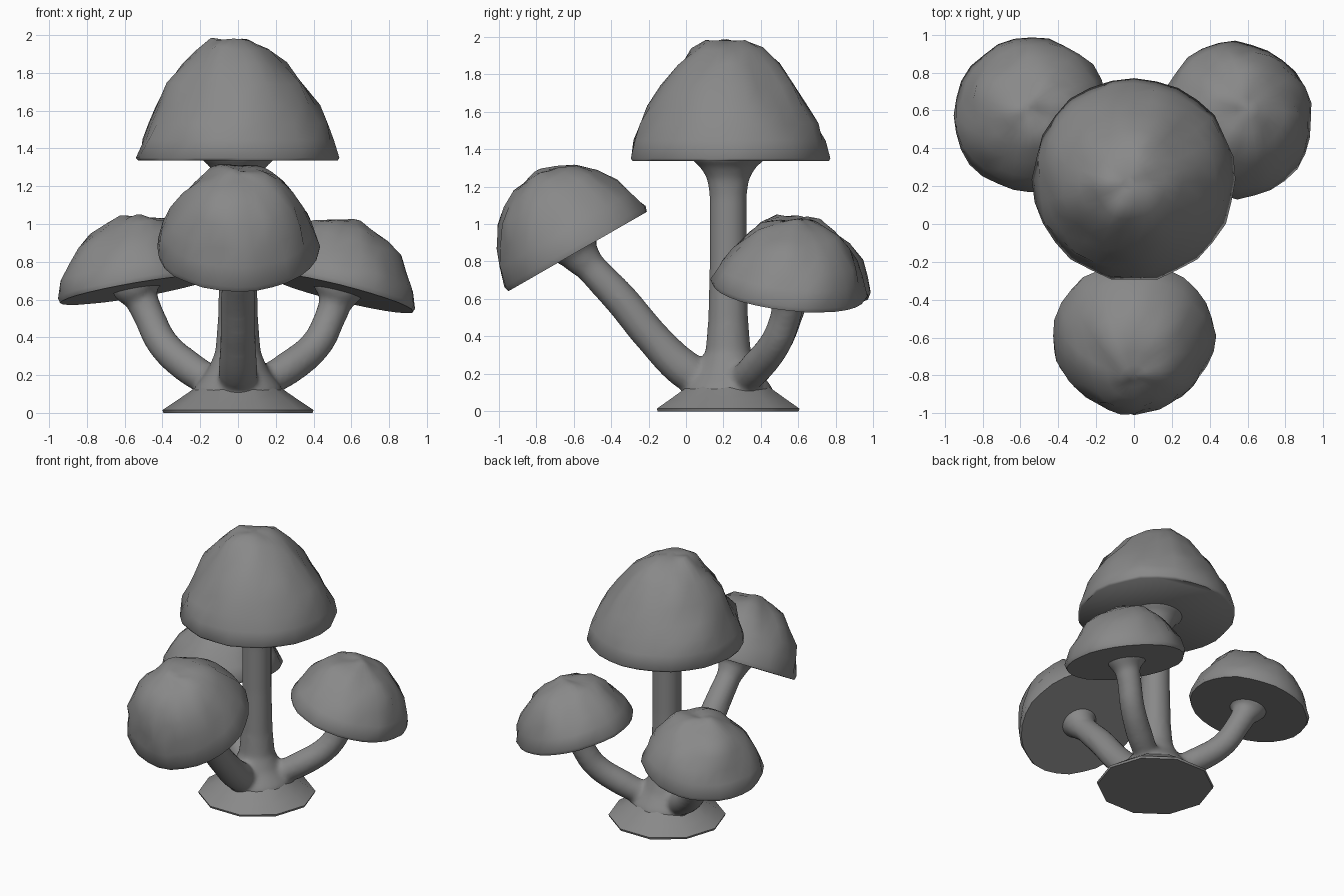
import bpy, bmesh, math
from mathutils import Vector, noise

if "Cube" in bpy.data.objects:
    bpy.data.objects.remove(bpy.data.objects["Cube"])

# Dark grey all over
grey = bpy.data.materials.new("dark_grey")
grey.diffuse_color = (.25, .25, .25, 1)
grey.use_nodes = True
grey.node_tree.nodes["Principled BSDF"].inputs["Base Color"].default_value = grey.diffuse_color


def finish(obj, angle=40):
    bpy.ops.object.select_all(action='DESELECT')
    obj.select_set(True)
    bpy.context.view_layer.objects.active = obj
    bpy.ops.object.shade_smooth_by_angle(angle=math.radians(angle))


def lathe(name, profile, segs, loc=(0, 0, 0), axis=(0, 0, 1), bump=0.0, seed=0, lean=(0, 0)):
    """Closed turned body; profile is (radius, height) from bottom to top."""
    bm = bmesh.new()
    rings = []
    top = profile[-1][1]
    for r, z in profile:
        t = (z / top) ** 2
        rings.append([bm.verts.new((r * math.cos(2 * math.pi * i / segs) + lean[0] * t,
                                    r * math.sin(2 * math.pi * i / segs) + lean[1] * t, z))
                      for i in range(segs)])
    for a, b in zip(rings, rings[1:]):
        for i in range(segs):
            j = (i + 1) % segs
            bm.faces.new((a[i], a[j], b[j], b[i]))
    bm.faces.new(rings[0][::-1])
    bm.faces.new(rings[-1])
    # lumpy surface, calmer near the flat underside
    if bump:
        for v in bm.verts:
            fade = min(1.0, v.co.z / 0.12 + 0.35)
            out = Vector((v.co.x, v.co.y, v.co.z * 0.8)).normalized()
            n = noise.noise(v.co * 8 + Vector((seed * 7.3, 1.7, seed)))
            d = out * n * bump * fade
            if v.co.z < 0.001:
                d.z = 0
            v.co += d
    me = bpy.data.meshes.new(name)
    bm.to_mesh(me)
    bm.free()
    me.materials.append(grey)
    obj = bpy.data.objects.new(name, me)
    bpy.context.collection.objects.link(obj)
    obj.location = loc
    obj.rotation_mode = 'QUATERNION'
    obj.rotation_quaternion = Vector((0, 0, 1)).rotation_difference(Vector(axis).normalized())
    return obj


def tube(name, pts):
    """Bent stem; points are (x, y, z, radius)."""
    cu = bpy.data.curves.new(name, 'CURVE')
    cu.dimensions = '3D'
    cu.bevel_depth = 1.0
    cu.bevel_resolution = 5
    cu.resolution_u = 6
    cu.use_fill_caps = True
    cu.materials.append(grey)
    sp = cu.splines.new('BEZIER')
    sp.bezier_points.add(len(pts) - 1)
    for p, (x, y, z, r) in zip(sp.bezier_points, pts):
        p.co = (x, y, z)
        p.radius = r
        p.handle_left_type = p.handle_right_type = 'AUTO'
    obj = bpy.data.objects.new(name, cu)
    bpy.context.collection.objects.link(obj)
    bpy.ops.object.select_all(action='DESELECT')
    obj.select_set(True)
    bpy.context.view_layer.objects.active = obj
    bpy.ops.object.convert(target='MESH')
    return bpy.context.view_layer.objects.active


# Caps
tall = [(.525, 0), (.535, .015), (.51, .11), (.48, .2), (.43, .29), (.36, .4),
        (.27, .51), (.19, .585), (.11, .635), (.04, .655)]
dome = [(.425, 0), (.43, .03), (.4, .13), (.36, .22), (.3, .32), (.225, .4),
        (.14, .45), (.07, .47), (.025, .475)]
low = [(.405, 0), (.415, .025), (.385, .11), (.34, .19), (.28, .265), (.21, .325),
       (.13, .365), (.06, .385), (.02, .39)]

caps = [
    ("main_cap", tall, (0, .235, 1.335), (0, 0, 1), (-.03, -.02)),
    ("front_cap", dome, (0, -.575, .855), (0, -.497, .867), (0, 0)),
    ("right_cap", low, (.535, .55, .635), (.25, .11, 1), (-.03, .02)),
    ("left_cap", low, (-.54, .575, .65), (-.17, .1, 1), (.04, 0)),
]
for k, (name, prof, loc, axis, lean) in enumerate(caps):
    finish(lathe(name, prof, 28, loc, axis, .034, k + 1, lean), 55)

# Foot: spreading base with a crisp rim
foot = lathe("foot", [(.395, 0), (.4, .015), (.325, .065), (.245, .12), (.15, .19)],
             10, (0, .225, 0))
finish(foot, 50)

# Stems, flaring where they meet the caps
main = lathe("stems", [(.25, .05), (.235, .13), (.165, .22), (.122, .32), (.108, .48),
                       (.1, .8), (.1, 1.15), (.112, 1.24), (.15, 1.305), (.2, 1.345),
                       (.2, 1.38)], 24, (0, .225, 0))
front = tube("front_stem", [(0, .22, .1, .09), (0, .0, .22, .105), (0, -.17, .385, .095),
                            (0, -.35, .6, .092), (0, -.51, .77, .085),
                            (0, -.57, .84, .11), (0, -.595, .88, .15)])
right = tube("right_stem", [(.06, .26, .12, .08), (.27, .38, .24, .09), (.42, .48, .37, .085),
                            (.485, .53, .5, .083), (.515, .545, .58, .088),
                            (.53, .55, .635, .13), (.535, .555, .665, .15)])
left = tube("left_stem", [(-.06, .26, .12, .08), (-.26, .38, .24, .09), (-.4, .48, .37, .085),
                          (-.47, .54, .51, .083), (-.51, .565, .6, .088),
                          (-.53, .57, .65, .13), (-.535, .575, .68, .15)])

# Fuse the stems into one softly blended body
bpy.ops.object.select_all(action='DESELECT')
for o in (main, front, right, left):
    o.select_set(True)
bpy.context.view_layer.objects.active = main
bpy.ops.object.join()
rm = main.modifiers.new("fuse", 'REMESH')
rm.mode = 'VOXEL'
rm.voxel_size = 0.018
rm.use_smooth_shade = True
sm = main.modifiers.new("soften", 'SMOOTH')
sm.factor = 0.5
sm.iterations = 8
